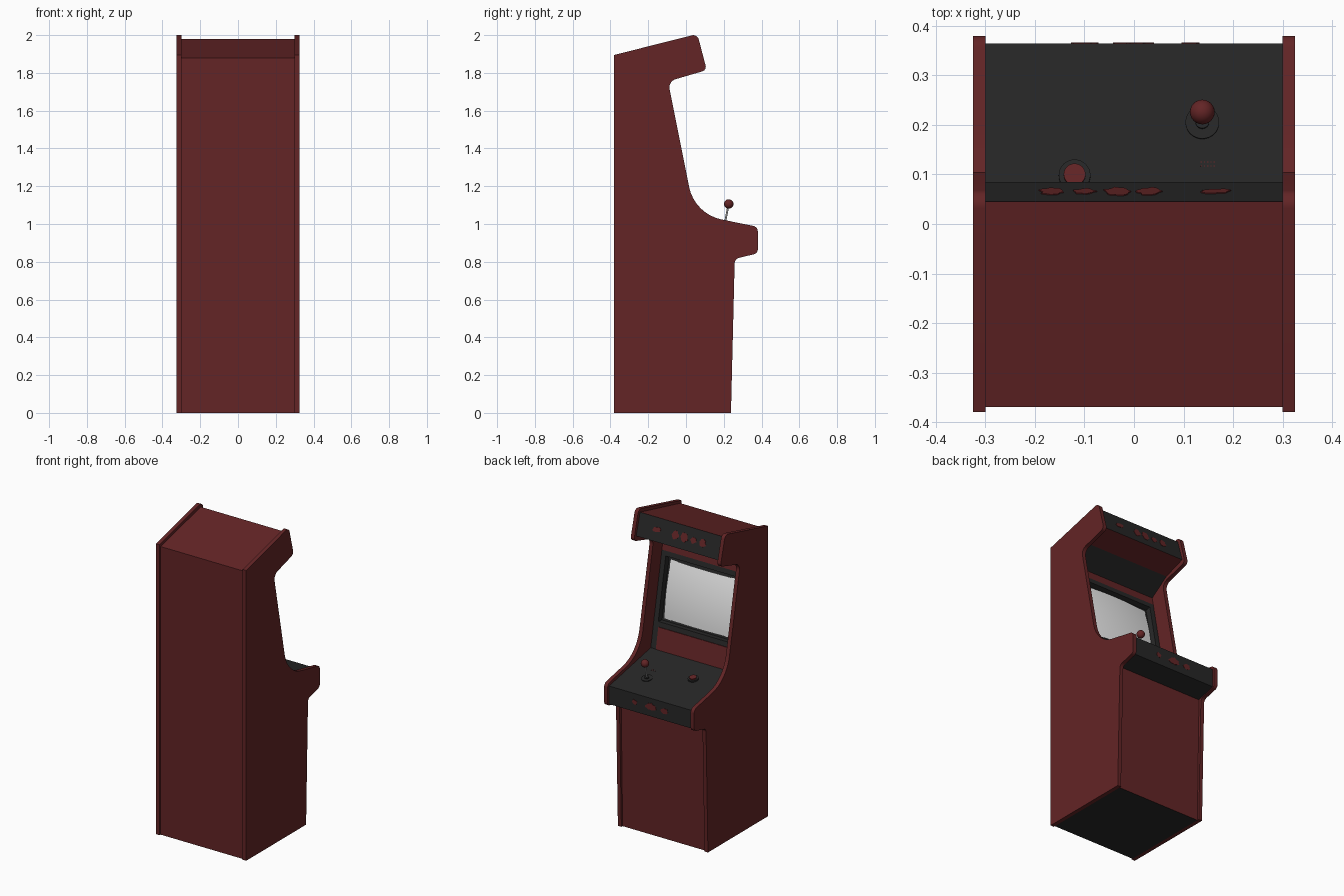
import bpy, bmesh, math, random
from mathutils import Vector as V

if "Cube" in bpy.data.objects:
    bpy.data.objects.remove(bpy.data.objects["Cube"])

random.seed(4)

def material(name, rgb):
    m = bpy.data.materials.new(name)
    m.diffuse_color = (*rgb, 1)
    m.use_nodes = True
    m.node_tree.nodes["Principled BSDF"].inputs["Base Color"].default_value = m.diffuse_color
    return m

RED = material("dark red", (0.125, 0.018, 0.019))
BLACK = material("charcoal", (0.02, 0.02, 0.02))
GLASS = material("screen white", (0.8, 0.8, 0.8))
STEEL = material("steel", (0.45, 0.45, 0.45))

def finish(name, bm, mats, smooth=False):
    me = bpy.data.meshes.new(name)
    bm.to_mesh(me)
    bm.free()
    ob = bpy.data.objects.new(name, me)
    bpy.context.collection.objects.link(ob)
    for m in mats:
        me.materials.append(m)
    if smooth:
        bpy.ops.object.select_all(action='DESELECT')
        ob.select_set(True)
        bpy.context.view_layer.objects.active = ob
        bpy.ops.object.shade_smooth_by_angle(angle=math.radians(35))
    return ob

def prism(name, pts, vec, mat, smooth=False):
    """Flat outline extruded along a vector."""
    bm = bmesh.new()
    face = bm.faces.new([bm.verts.new(p) for p in pts])
    ext = bmesh.ops.extrude_face_region(bm, geom=[face], use_keep_orig=True)
    bmesh.ops.translate(bm, vec=vec, verts=[g for g in ext["geom"] if isinstance(g, bmesh.types.BMVert)])
    bmesh.ops.recalc_face_normals(bm, faces=bm.faces)
    return finish(name, bm, [mat], smooth)

def rounded(corners, steps=8):
    """Replace each (y, z, radius) corner with an arc."""
    out, n = [], len(corners)
    for i, (y, z, r) in enumerate(corners):
        p = V((y, z))
        if r == 0:
            out.append(p)
            continue
        a = (V(corners[i - 1][:2]) - p).normalized()
        b = (V(corners[(i + 1) % n][:2]) - p).normalized()
        half = a.angle(b) / 2
        c = p + (a + b).normalized() * r / math.sin(half)
        s = p + a * r / math.tan(half) - c
        e = p + b * r / math.tan(half) - c
        for k in range(steps + 1):
            t = k / steps
            w = s.angle(e)
            out.append(c + (s * math.sin((1 - t) * w) + e * math.sin(t * w)) / math.sin(w))
    return out

# Side panels
outline = rounded([(-.38, 0, 0), (.238, 0, 0), (.258, .815, .03), (.38, .845, .025),
                   (.38, .985, .03), (.045, 1.053, .22), (-.095, 1.755, .045),
                   (.11, 1.815, .025), (.06, 2.006, .03), (-.38, 1.895, 0)])
for side, x in (("left", -.325), ("right", .3)):
    prism(side + "_side_panel", [(x, y, z) for y, z in outline], (.025, 0, 0), RED, True)

# Cabinet body: each profile point carries the colour of the strip after it (0 red, 1 black)
profile = [(-.37, 0, 1), (.225, 0, 0), (.24, .815, 1), (.365, .85, 1), (.365, .968, 1),
           (-.065, 1.054, 1), (-.091, 1.19, 1), (-.18, 1.65, 0), (-.19, 1.70, 1),
           (-.06, 1.79, 0), (.085, 1.84, 1), (.045, 1.98, 0), (-.37, 1.88, 0)]
bm = bmesh.new()
L = [bm.verts.new((-.3, y, z)) for y, z, c in profile]
R = [bm.verts.new((.3, y, z)) for y, z, c in profile]
strips = []
for i, (y, z, c) in enumerate(profile):
    j = (i + 1) % len(profile)
    f = bm.faces.new((L[i], L[j], R[j], R[i]))
    f.material_index = c
    strips.append(f)
bm.faces.new(L)
bm.faces.new(R)
bmesh.ops.recalc_face_normals(bm, faces=bm.faces)
# recessed screen opening
bmesh.ops.inset_individual(bm, faces=[strips[6]], thickness=.045, depth=0)
bmesh.ops.inset_individual(bm, faces=[strips[6]], thickness=.008, depth=-.03)
finish("cabinet_body", bm, [RED, BLACK])

# Bulged screen
low, high = V((0, -.091, 1.19)), V((0, -.18, 1.65))
up = (high - low).normalized()
out = V((0, up.z, -up.y))
mid = (low + high) / 2
bm = bmesh.new()
bmesh.ops.create_grid(bm, x_segments=14, y_segments=12, size=1)
for v in bm.verts:
    a, b = v.co.x, v.co.y
    bulge = -.028 + .03 * (1 - (a * a + b * b) / 2)
    v.co = mid + V((a * .247, 0, 0)) + up * b * .182 + out * bulge
for f in bm.faces:
    f.normal_update()
    if f.normal.dot(out) < 0:
        f.normal_flip()
finish("screen_glass", bm, [GLASS], True)

# Red apron under the screen
a0, a1 = V((0, -.065, 1.054)), low
prism("screen_apron", [a0 + V((-.26, 0, 0)), a0 + V((.26, 0, 0)),
                       a1 + V((.26, 0, 0)), a1 + V((-.26, 0, 0))], out * .006, RED)

# Control panel parts sit along the panel normal
N = V((0, .2, 1)).normalized()
T = V((0, 1, -.2)).normalized()

def on_panel(x, y, h=0):
    return V((x, y, .968 + .2 * (.365 - y))) + N * h

def disc(name, x, y, r, h0, h1, mat, n=32):
    c = on_panel(x, y, h0)
    pts = [c + V((1, 0, 0)) * r * math.cos(t) + T * r * math.sin(t)
           for t in (2 * math.pi * k / n for k in range(n))]
    return prism(name, pts, N * (h1 - h0), mat, True)

disc("joystick_base", .138, .205, .034, 0, .005, BLACK)
disc("joystick_collar", .138, .205, .014, .005, .012, BLACK)
disc("joystick_shaft", .138, .205, .005, .01, .10, STEEL, 16)
bm = bmesh.new()
bmesh.ops.create_uvsphere(bm, u_segments=24, v_segments=16, radius=.025)
bmesh.ops.translate(bm, vec=on_panel(.138, .205, .108), verts=bm.verts)
finish("joystick_ball", bm, [RED], True)
disc("button_ring", -.12, .097, .032, 0, .010, BLACK)
disc("button_cap", -.12, .097, .022, .010, .018, RED)
for i in range(5):
    for j in range(2):
        disc("panel_dot", .136 + i * .0065, .117 + j * .008, .0015, 0, .001, RED, 6)

# Abstract painted blotches on the marquee and the control front
def blotch(name, centre, axis, w, h, normal, n=18):
    pts = []
    for k in range(n):
        t = 2 * math.pi * k / n
        q = random.uniform(.65, 1)
        pts.append(centre + V((w * q * math.cos(t), 0, 0)) + axis * h * q * math.sin(t))
    prism(name, pts, normal * .002, RED)

m_up = V((0, -.04, .14)).normalized()
m_out = V((0, m_up.z, -m_up.y))
m_mid = V((0, .065, 1.91))
for x, w, h in ((.165, .035, .02), (.03, .03, .03), (-.035, .03, .036), (-.1, .025, .024), (-.165, .03, .026)):
    blotch("marquee_blotch", m_mid + V((x, 0, 0)), m_up, w, h, m_out)
for x, w, h in ((.115, .022, .02), (.0, .045, .028), (-.1, .03, .022)):
    blotch("control_front_blotch", V((x, .365, .912)), V((0, 0, 1)), w, h, V((0, 1, 0)))
